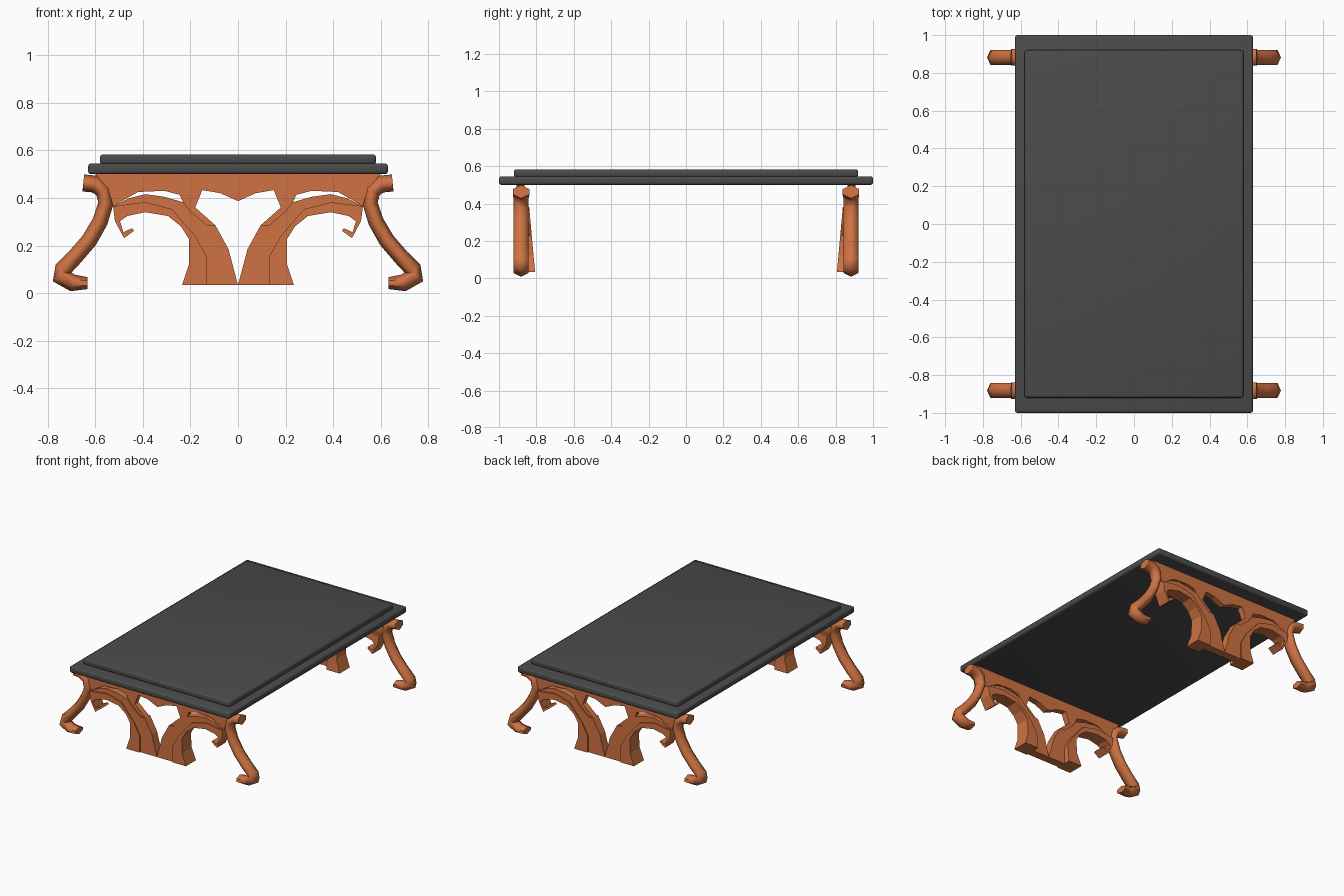
import bpy, bmesh, math
from mathutils import Vector

if "Cube" in bpy.data.objects:
    bpy.data.objects.remove(bpy.data.objects["Cube"])


def material(name, rgb):
    m = bpy.data.materials.new(name)
    m.diffuse_color = (*rgb, 1)
    m.use_nodes = True
    m.node_tree.nodes["Principled BSDF"].inputs["Base Color"].default_value = m.diffuse_color
    return m


WOOD = material("orange_wood", (0.62, 0.17, 0.055))
DARK = material("dark_top", (0.07, 0.07, 0.07))


def finish(bm, name, mat, mirror):
    bmesh.ops.recalc_face_normals(bm, faces=bm.faces[:])
    me = bpy.data.meshes.new(name)
    bm.to_mesh(me)
    bm.free()
    me.materials.append(mat)
    ob = bpy.data.objects.new(name, me)
    bpy.context.collection.objects.link(ob)
    if any(mirror):
        mod = ob.modifiers.new("mirror", 'MIRROR')
        mod.use_axis = mirror
        mod.use_mirror_merge = False
    return ob


def smooth(ob, angle):
    bpy.ops.object.select_all(action='DESELECT')
    ob.select_set(True)
    bpy.context.view_layer.objects.active = ob
    bpy.ops.object.shade_smooth_by_angle(angle=math.radians(angle))


def slab(name, hx, hy, z0, z1):
    bm = bmesh.new()
    bmesh.ops.create_cube(bm, size=1)
    for v in bm.verts:
        v.co = (v.co.x * 2 * hx, v.co.y * 2 * hy, z0 + (v.co.z + 0.5) * (z1 - z0))
    bmesh.ops.bevel(bm, geom=bm.edges[:], offset=0.013, segments=3,
                    profile=0.5, affect='EDGES')
    smooth(finish(bm, name, DARK, (False, False, False)), 40)


def cutout(name, pts, outer, inner, mirror):
    # extrude an x-z outline between y = outer and y = inner(z)
    bm = bmesh.new()
    a = [bm.verts.new((x, outer, z)) for x, z in pts]
    b = [bm.verts.new((x, inner(z), z)) for x, z in pts]
    bm.faces.new(a)
    bm.faces.new(b[::-1])
    for i in range(len(pts)):
        j = (i + 1) % len(pts)
        bm.faces.new((a[i], b[i], b[j], a[j]))
    return finish(bm, name, WOOD, mirror)


# table top: two stacked rounded slabs
slab("lower_top", 0.63, 1.0, 0.50, 0.545)
slab("upper_top", 0.58, 0.92, 0.54, 0.583)

# apron under each end, with scalloped lower edge
half = [(0.60, 0.50), (0.565, 0.46), (0.54, 0.42), (0.525, 0.365), (0.495, 0.383),
        (0.42, 0.425), (0.31, 0.43), (0.245, 0.413), (0.23, 0.38), (0.20, 0.34),
        (0.13, 0.285), (0.095, 0.285), (0.18, 0.36), (0.15, 0.433), (0.075, 0.42)]
apron = half + [(0, 0.387)] + [(-x, z) for x, z in reversed(half)]
cutout("apron", apron, -0.905, lambda z: -0.863, (False, True, False))

# thin inner panel that follows the arch
panel = [(0.525, 0.365), (0.46, 0.398), (0.39, 0.416), (0.31, 0.405), (0.23, 0.382),
         (0.20, 0.345), (0.13, 0.285), (0.095, 0.285), (0.04, 0.185), (0, 0.034),
         (0.16, 0.034), (0.16, 0.16), (0.21, 0.25), (0.29, 0.34), (0.39, 0.362),
         (0.47, 0.35)]
cutout("arch_panel", panel, -0.912, lambda z: -0.853, (True, True, False))

# thick arch band with curled tip, getting deeper toward the floor
band = [(0.235, 0.034), (0.206, 0.122), (0.206, 0.227), (0.24, 0.281), (0.294, 0.324),
        (0.39, 0.34), (0.465, 0.324), (0.496, 0.302), (0.481, 0.256), (0.445, 0.273),
        (0.437, 0.262), (0.479, 0.231), (0.517, 0.303), (0.525, 0.365), (0.39, 0.382),
        (0.277, 0.353), (0.176, 0.235), (0.13, 0.151), (0.13, 0.034)]
cutout("arch_band", band, -0.921, lambda z: -0.804 - 0.09 * z, (True, True, False))

# curved legs: six-sided section swept along a path (x, z, radius)
path = [(0.65, 0.463, 0.036), (0.60, 0.458, 0.037), (0.565, 0.43, 0.035),
        (0.555, 0.378, 0.032), (0.58, 0.30, 0.033), (0.625, 0.222, 0.034),
        (0.685, 0.152, 0.034), (0.738, 0.098, 0.036), (0.748, 0.073, 0.038),
        (0.695, 0.043, 0.036), (0.632, 0.042, 0.025)]
bm = bmesh.new()
rings = []
for i, (x, z, r) in enumerate(path):
    p, q = path[max(i - 1, 0)], path[min(i + 1, len(path) - 1)]
    t = Vector((q[0] - p[0], q[1] - p[1])).normalized()
    w = 0.044 if i < 2 else 0.04
    ring = []
    for u, v in ((1, 0), (0.4, 1), (-0.4, 1), (-1, 0), (-0.4, -1), (0.4, -1)):
        ring.append(bm.verts.new((x - t.y * r * u, -0.882 + w * v, z + t.x * r * u)))
    rings.append(ring)
for a, b in zip(rings, rings[1:]):
    for k in range(6):
        m = (k + 1) % 6
        bm.faces.new((a[k], a[m], b[m], b[k]))
bm.faces.new(rings[0])
bm.faces.new(rings[-1])
smooth(finish(bm, "curved_leg", WOOD, (True, True, False)), 65)
